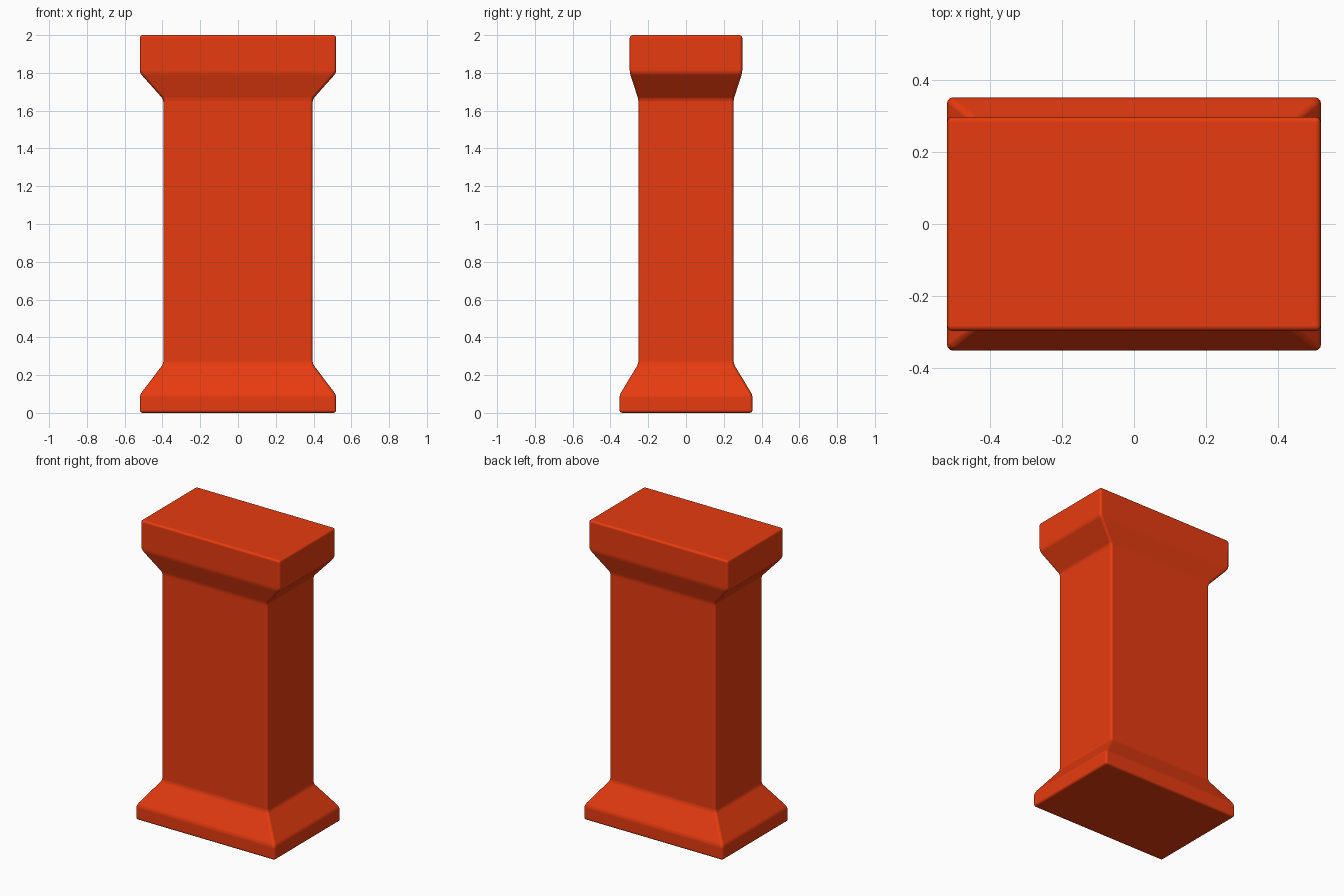
import bpy
import bmesh

cube = bpy.data.objects.get("Cube")
if cube:
    bpy.data.objects.remove(cube, do_unlink=True)

# Single painted colour
paint = bpy.data.materials.new("orange_red_paint")
colour = (0.8, 0.044, 0.005, 1.0)
paint.use_nodes = True
paint.diffuse_color = colour
paint.node_tree.nodes["Principled BSDF"].inputs["Base Color"].default_value = colour

# Rectangular sections from foot to cap: half width, half depth, height
SECTIONS = [
    (0.52, 0.352, 0.0),
    (0.52, 0.352, 0.095),
    (0.395, 0.252, 0.26),
    (0.395, 0.252, 1.66),
    (0.52, 0.298, 1.80),
    (0.52, 0.298, 2.0),
]
CORNERS = [(-1, -1), (1, -1), (1, 1), (-1, 1)]


def build_pillar(name, sections):
    """Loft the rectangular sections into one closed body."""
    bm = bmesh.new()
    rings = [[bm.verts.new((sx * w, sy * d, z)) for sx, sy in CORNERS]
             for w, d, z in sections]
    for low, high in zip(rings, rings[1:]):
        for i in range(4):
            j = (i + 1) % 4
            bm.faces.new((low[i], low[j], high[j], high[i]))
    bm.faces.new(rings[0][::-1])
    bm.faces.new(rings[-1])
    for face in bm.faces:
        face.smooth = True
    mesh = bpy.data.meshes.new(name)
    bm.to_mesh(mesh)
    bm.free()
    mesh.materials.append(paint)
    obj = bpy.data.objects.new(name, mesh)
    bpy.context.collection.objects.link(obj)
    return obj


# Pillar with flared foot and cap, every edge softly rounded
pillar = build_pillar("pillar", SECTIONS)
bevel = pillar.modifiers.new("soft_edges", 'BEVEL')
bevel.limit_method = 'NONE'
bevel.width = 0.015
bevel.segments = 3
bevel.harden_normals = True
